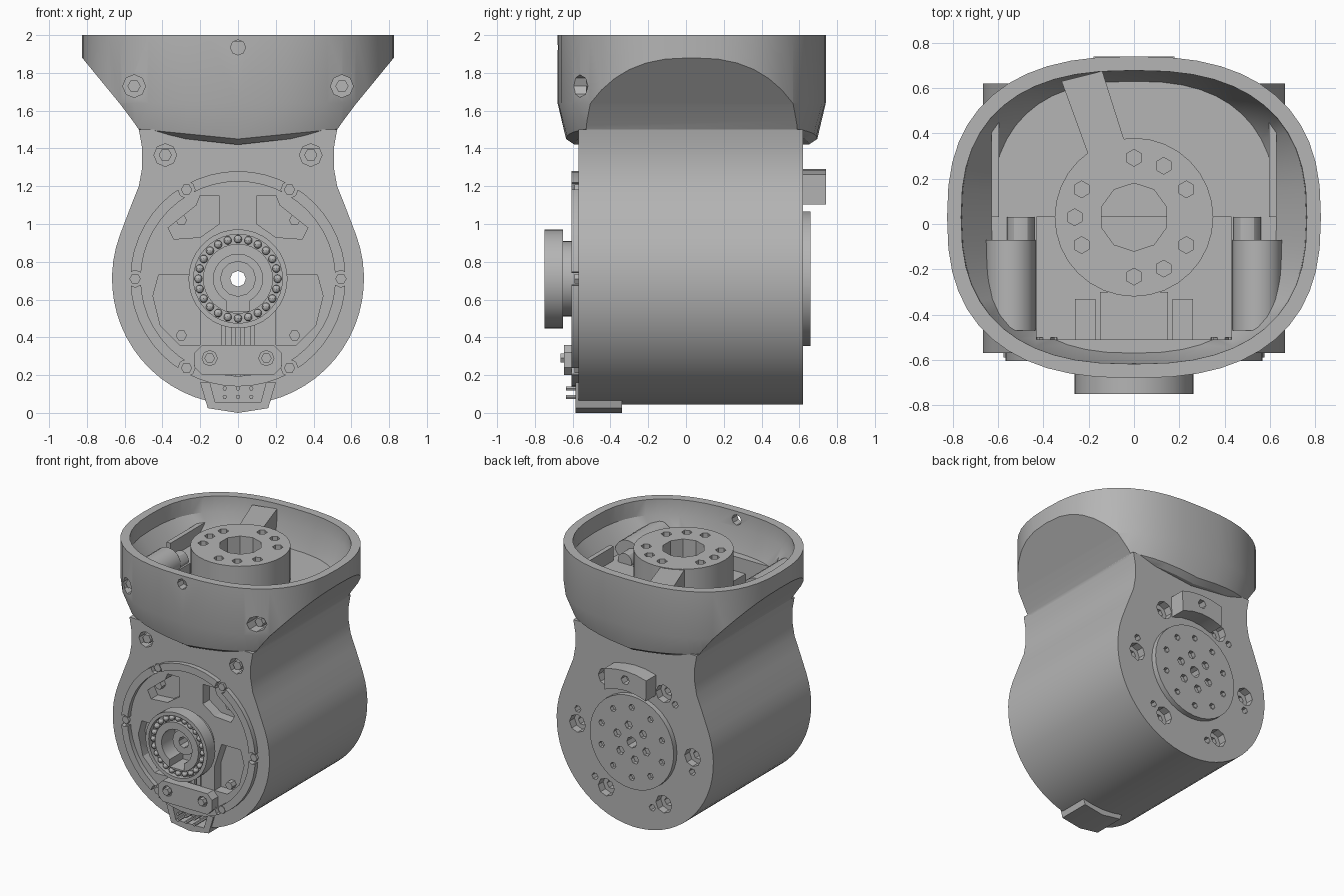
import bpy, bmesh, math
from mathutils import Vector

cube = bpy.data.objects.get("Cube")
if cube:
    bpy.data.objects.remove(cube, do_unlink=True)

grey = bpy.data.materials.new("machined_grey")
grey.use_nodes = True
grey.diffuse_color = (0.46, 0.46, 0.46, 1)
grey.node_tree.nodes["Principled BSDF"].inputs["Base Color"].default_value = (0.46, 0.46, 0.46, 1)
parts = []
AXIS = 0.71      # height of the main rotation axis
MID = 0.03       # depth of the collar centre


def finish(name, bm):
    bmesh.ops.recalc_face_normals(bm, faces=bm.faces[:])
    mesh = bpy.data.meshes.new(name)
    bm.to_mesh(mesh)
    bm.free()
    mesh.materials.append(grey)
    ob = bpy.data.objects.new(name, mesh)
    bpy.context.collection.objects.link(ob)
    parts.append(ob)
    return ob


def prism(name, pts, y0, y1):
    """Outline in x and z, extruded along y."""
    bm = bmesh.new()
    face = bm.faces.new([bm.verts.new((x, y0, z)) for x, z in pts])
    new = bmesh.ops.extrude_face_region(bm, geom=[face])["geom"]
    bmesh.ops.translate(bm, vec=(0, y1 - y0, 0),
                        verts=[v for v in new if isinstance(v, bmesh.types.BMVert)])
    return finish(name, bm)


def polar(r, a, x=0, z=AXIS):
    a = math.radians(a)
    return x + r * math.cos(a), z + r * math.sin(a)


def rod(name, x, z, r, y0, y1, n=32):
    return prism(name, [polar(r, 360 * i / n, x, z) for i in range(n)], y0, y1)


def box(name, x0, x1, y0, y1, z0, z1):
    return prism(name, [(x0, z0), (x1, z0), (x1, z1), (x0, z1)], y0, y1)


def loft(name, rings):
    """Skin between rings of points, closed by a fan at each end."""
    bm = bmesh.new()
    loops = [[bm.verts.new(p) for p in ring] for ring in rings]
    n = len(loops[0])
    for a, b in zip(loops, loops[1:]):
        for i in range(n):
            bm.faces.new((a[i], a[(i + 1) % n], b[(i + 1) % n], b[i]))
    for loop in (loops[0], loops[-1]):
        tip = bm.verts.new((0, MID, min(v.co.z for v in loop)))
        for i in range(n):
            bm.faces.new((loop[i], loop[(i + 1) % n], tip))
    return finish(name, bm)


def rounded(ax, ay, z, drop=0, n=48):
    """Rounded-square ring; drop raises it towards the sides."""
    ring = []
    for i in range(n):
        a = math.tau * i / n
        c, s = round(math.cos(a), 6), round(math.sin(a), 6)
        x = ax * math.copysign(abs(c) ** 0.8, c)
        y = ay * math.copysign(abs(s) ** 0.8, s)
        ring.append((x, MID + y, z + drop * abs(x)))
    return ring


def upright(name, x, y, r, z0, z1, n=24):
    bm = bmesh.new()
    bmesh.ops.create_cone(bm, cap_ends=True, segments=n, radius1=r, radius2=r, depth=z1 - z0)
    bmesh.ops.translate(bm, vec=(x, y, (z0 + z1) / 2), verts=bm.verts[:])
    return finish(name, bm)


def carve(target, cutter, op='DIFFERENCE', keep=False):
    mod = target.modifiers.new("carve", 'BOOLEAN')
    mod.operation, mod.object, mod.solver = op, cutter, 'EXACT'
    bpy.context.view_layer.objects.active = target
    bpy.ops.object.modifier_apply(modifier=mod.name)
    if not keep:
        parts.remove(cutter)
        bpy.data.objects.remove(cutter, do_unlink=True)


def mirrored(pts):
    return pts + [(-x, z) for x, z in reversed(pts)]


# Silhouette shared by the body and the flared collar
lower = [polar(0.667, a) for a in range(-88, 21, 6)]
neck = [(0.565, 1.1), (0.525, 1.2), (0.507, 1.3), (0.507, 1.4), (0.525, 1.5)]
flare = [(0.56, 1.55), (0.62, 1.63), (0.825, 1.88), (0.825, 2.1)]
body = prism("body", mirrored(lower + neck), -0.57, 0.62)

# Collar: rounded cup trimmed by the flare
collar = loft("collar", [rounded(0.77, 0.62, 1.42, 0.11), rounded(0.8, 0.665, 1.45, 0.1),
                         rounded(0.825, 0.71, 1.64), rounded(0.825, 0.71, 2.0)])
carve(collar, prism("trim", mirrored(neck[2:] + flare), -1, 1), 'INTERSECT')
carve(collar, loft("cavity", [rounded(0.63, 0.6, 1.71), rounded(0.76, 0.645, 1.88),
                              rounded(0.765, 0.65, 2.1)]))
pit = box("pit", -0.43, 0.43, -0.51, 0.03, 1.4, 1.8)
carve(body, pit, keep=True)
carve(collar, pit)
for s in (-1, 1):
    carve(collar, rod("screw_hole", s * 0.55, 1.73, 0.06, -0.8, -0.45, 8))
    carve(body, rod("screw_hole", s * 0.385, 1.365, 0.06, -0.7, -0.5, 8))
    rod("neck_screw", s * 0.385, 1.365, 0.035, -0.56, -0.49, 6)
    rod("collar_screw", s * 0.55, 1.73, 0.035, -0.53, -0.4, 6)
    # Screw bosses and side ribs inside the cup
    rod("screw_boss", s * 0.545, 1.73, 0.11, -0.47, -0.07, 16)
    rod("boss_tip", s * 0.5, 1.73, 0.06, -0.08, 0.03, 12)
    box("side_rib", s * 0.595, s * 0.63, 0.03, 0.47, 1.68, 1.82)
    box("pit_block", s * 0.17, s * 0.26, -0.51, -0.33, 1.39, 1.55)
carve(collar, rod("vent", 0, 1.935, 0.04, -0.8, -0.5, 8))
box("pit_core", -0.15, 0.15, -0.51, -0.3, 1.39, 1.6)

# Upper output hub with bolt circle and spoke
hub = upright("upper_hub", 0, MID, 0.35, 1.5, 1.965, 32)
carve(hub, upright("bore", 0, MID, 0.15, 1.55, 2.1, 10))
for a in (90, 60, 28, -28, -60, -90, -152, 180, 152):
    x, y = polar(0.262, a, 0, MID)
    carve(hub, upright("bolt_hole", x, y, 0.037, 1.88, 2.1, 6))
bm = bmesh.new()
foot = [bm.verts.new((x, y, 1.69)) for x, y in
        ((-0.32, 0.63), (-0.2, 0.3), (-0.04, 0.36), (-0.14, 0.675))]
new = bmesh.ops.extrude_face_region(bm, geom=[bm.faces.new(foot)])["geom"]
bmesh.ops.translate(bm, vec=(0, 0, 0.27), verts=[v for v in new if isinstance(v, bmesh.types.BMVert)])
finish("hub_spoke", bm)

# Front cover: raised rim, pockets and cable channel
rim = rod("cover_rim", 0, AXIS, 0.57, -0.605, -0.56, 48)
carve(rim, rod("rim_opening", 0, AXIS, 0.515, -0.7, -0.5, 48))
for a in range(0, 360, 60):
    x, z = polar(0.545, a)
    carve(rim, rod("notch", x, z, 0.045, -0.7, -0.5, 8))
    rod("rim_screw", x, z, 0.03, -0.59, -0.56, 6)
upper_pocket = [(0.1, 1.0), (0.1, 1.15), (0.2, 1.15), (0.22, 1.1), (0.37, 0.98), (0.34, 0.92), (0.2, 0.93)]
lower_pocket = [(0.26, 0.73), (0.42, 0.73), (0.45, 0.62), (0.41, 0.46), (0.31, 0.36), (0.2, 0.36), (0.2, 0.55)]
for s in (-1, 1):
    for shape in (upper_pocket, lower_pocket):
        carve(body, prism("pocket", [(s * x, z) for x, z in shape], -0.7, -0.49))
    rod("pocket_screw", s * 0.3, 1.02, 0.03, -0.54, -0.48, 6)
    rod("pocket_screw", s * 0.3, 0.41, 0.03, -0.54, -0.48, 6)
carve(body, box("channel", -0.085, 0.085, -0.7, -0.46, 0.19, 0.56))
for x in (-0.05, 0, 0.05):
    box("cable", x - 0.016, x + 0.016, -0.55, -0.45, 0.15, 0.58)

# Front bearing hub
flange = rod("bearing_flange", 0, AXIS, 0.262, -0.75, -0.65, 36)
carve(flange, rod("groove", 0, AXIS, 0.235, -0.8, -0.71, 36))
collar_neck = rod("bearing_neck", 0, AXIS, 0.2, -0.66, -0.56, 32)
race = rod("inner_race", 0, AXIS, 0.185, -0.745, -0.6, 32)
for ob in (flange, collar_neck, race):
    carve(ob, rod("bore", 0, AXIS, 0.13, -0.8, -0.585, 24))
    carve(ob, box("cable_slot", -0.06, 0.06, -0.8, -0.585, 0.54, 0.66))
bm = bmesh.new()
for i in range(24):
    x, z = polar(0.21, i * 15)
    ball = bmesh.ops.create_uvsphere(bm, u_segments=10, v_segments=6, radius=0.022)["verts"]
    bmesh.ops.translate(bm, vec=Vector((x, -0.725, z)), verts=ball)
finish("bearing_balls", bm)
boss = rod("shaft_sleeve", 0, AXIS, 0.095, -0.66, -0.56, 12)

# Cable clamp and connector tray
clamp = prism("cable_clamp", mirrored([(0.19, 0.2), (0.23, 0.24), (0.23, 0.32), (0.19, 0.36)]), -0.645, -0.565)
for s in (-1, 1):
    carve(clamp, rod("clamp_hole", s * 0.15, 0.29, 0.04, -0.7, -0.62, 8))
    rod("clamp_screw", s * 0.15, 0.29, 0.028, -0.665, -0.6, 6)
tray = prism("connector_tray", mirrored([(0.16, 0.025), (0.2, 0.16)])[:2] + [(-0.2, 0.16), (-0.16, 0.025), (0, 0)],
             -0.585, -0.34)
for ob in (tray, body):
    carve(ob, prism("tray_opening", [(-0.12, 0.055), (0.12, 0.055), (0.155, 0.185), (-0.155, 0.185)], -0.7, -0.47))
for x in (-0.07, 0, 0.07):
    for z in (0.085, 0.13):
        rod("connector_pin", x, z, 0.012, -0.635, -0.46, 6)

# Back output disc with bolt circles
disc = rod("output_disc", 0, AXIS, 0.357, 0.6, 0.66, 36)
for count, r, size in ((10, 0.27, 0.024), (6, 0.13, 0.032)):
    for i in range(count):
        x, z = polar(r, i * 360 / count + 18)
        carve(disc, rod("disc_hole", x, z, size, 0.63, 0.8, 6))
for i in range(6):
    x, z = polar(0.49, i * 60)
    carve(body, rod("counterbore", x, z, 0.068, 0.56, 0.8, 8))
    carve(body, rod("socket", x, z, 0.035, 0.5, 0.8, 6))
    x, z = polar(0.5, i * 60 + 13)
    carve(body, rod("pin_hole", x, z, 0.026, 0.57, 0.8, 6))

# Shaft bore straight through
for ob in (body, disc, boss, collar_neck, flange):
    carve(ob, rod("shaft_bore", 0, AXIS, 0.042, -1, 1, 8))

# Curved stop above the disc
stop = prism("end_stop", [polar(0.43, a) for a in (66, 78, 90, 102, 114)]
             + [polar(0.58, a) for a in (108, 99, 90, 81, 72)], 0.6, 0.74)
carve(stop, rod("stop_hole", 0, 1.22, 0.035, 0.68, 0.9, 6))

# Smooth shading with crisp edges
bpy.ops.object.select_all(action='DESELECT')
for ob in parts:
    ob.select_set(True)
bpy.context.view_layer.objects.active = body
bpy.ops.object.shade_smooth_by_angle(angle=math.radians(30))
